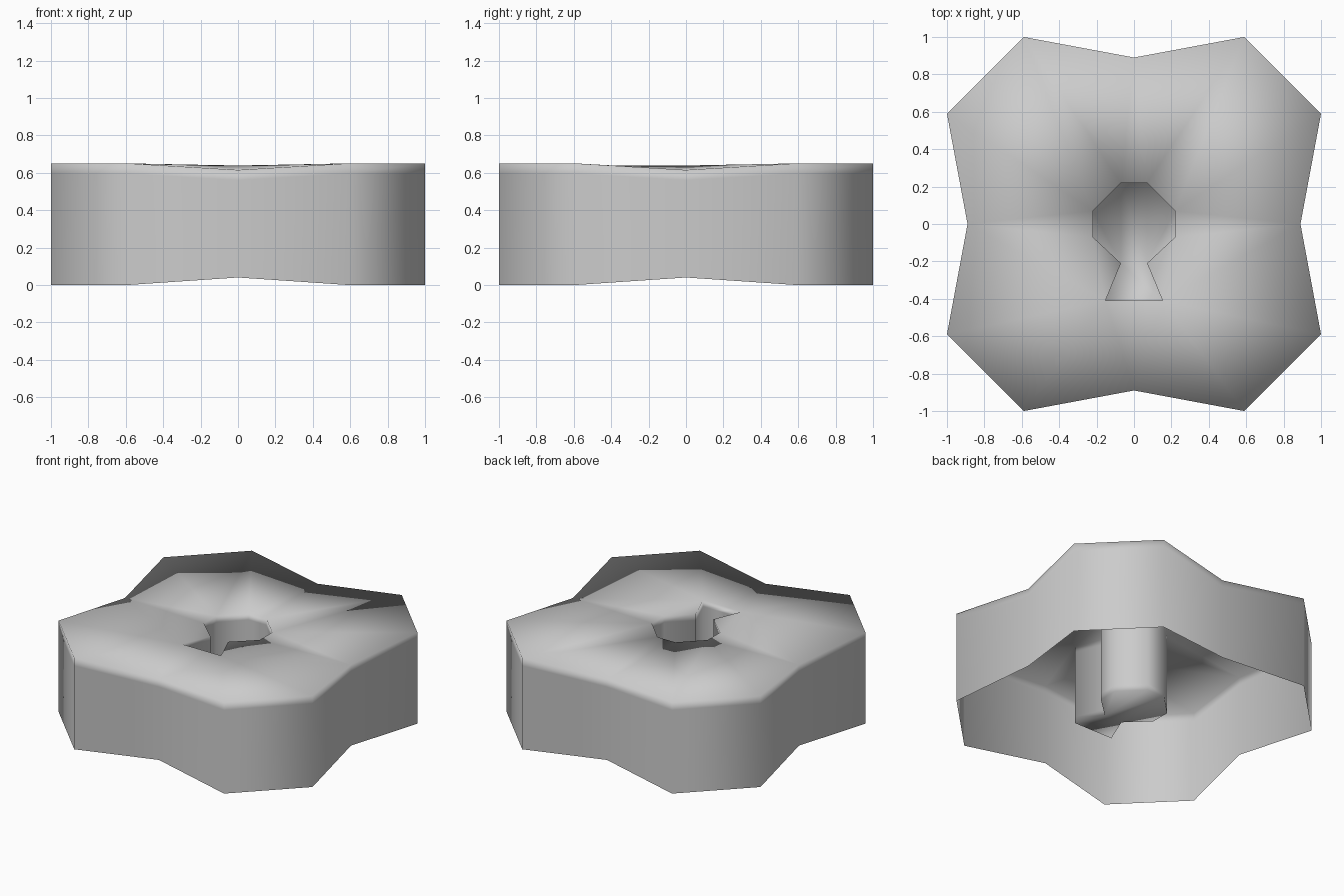
import bpy, bmesh

if "Cube" in bpy.data.objects:
    bpy.data.objects.remove(bpy.data.objects["Cube"])

bm = bmesh.new()


def ring(points):
    """Closed loop of vertices with its edges."""
    vs = [bm.verts.new(p) for p in points]
    es = [bm.edges.new((vs[i], vs[(i + 1) % len(vs)])) for i in range(len(vs))]
    return vs, es


def skin(a, b):
    """Quad wall between two loops of equal length."""
    n = len(a)
    for i in range(n):
        j = (i + 1) % n
        bm.faces.new((a[i], a[j], b[j], b[i]))


# Scalloped outline: one quarter, turned four times; flag marks the notch
outline = []
quarter = [(0.89, 0, 1), (1, 0.59, 0), (0.59, 1, 0)]
for k in range(4):
    outline += quarter
    quarter = [(-y, x, f) for x, y, f in quarter]

# Outer wall, with a support loop just under the top rim
bottom, _ = ring([(x, y, 0.04 * f) for x, y, f in outline])
support, _ = ring([(x, y, 0.595 - 0.035 * f) for x, y, f in outline])
rim, rim_edges = ring([(x, y, 0.65 - 0.035 * f) for x, y, f in outline])
skin(bottom, support)
skin(support, rim)

# Keyhole-shaped pocket, closed near the bottom
half = [(0.153, -0.41), (0.07, -0.21), (0.22, -0.07), (0.22, 0.07), (0.07, 0.22)]
key = half + [(-x, y) for x, y in reversed(half)]
loops = [ring([(x, y, z) for x, y in key]) for z in (0.64, 0.595, 0.115, 0.07)]
for a, b in zip(loops, loops[1:]):
    skin(a[0], b[0])
floor = bm.faces.new(loops[-1][0])
bmesh.ops.triangulate(bm, faces=[floor])

# Top surface between the outline and the keyhole
bmesh.ops.triangle_fill(bm, use_beauty=True, use_dissolve=False,
                        edges=rim_edges + loops[0][1])
bmesh.ops.recalc_face_normals(bm, faces=bm.faces[:])
for f in bm.faces:
    f.smooth = True

mesh = bpy.data.meshes.new("keyhole_block")
bm.to_mesh(mesh)
bm.free()
block = bpy.data.objects.new("keyhole_block", mesh)
bpy.context.collection.objects.link(block)
